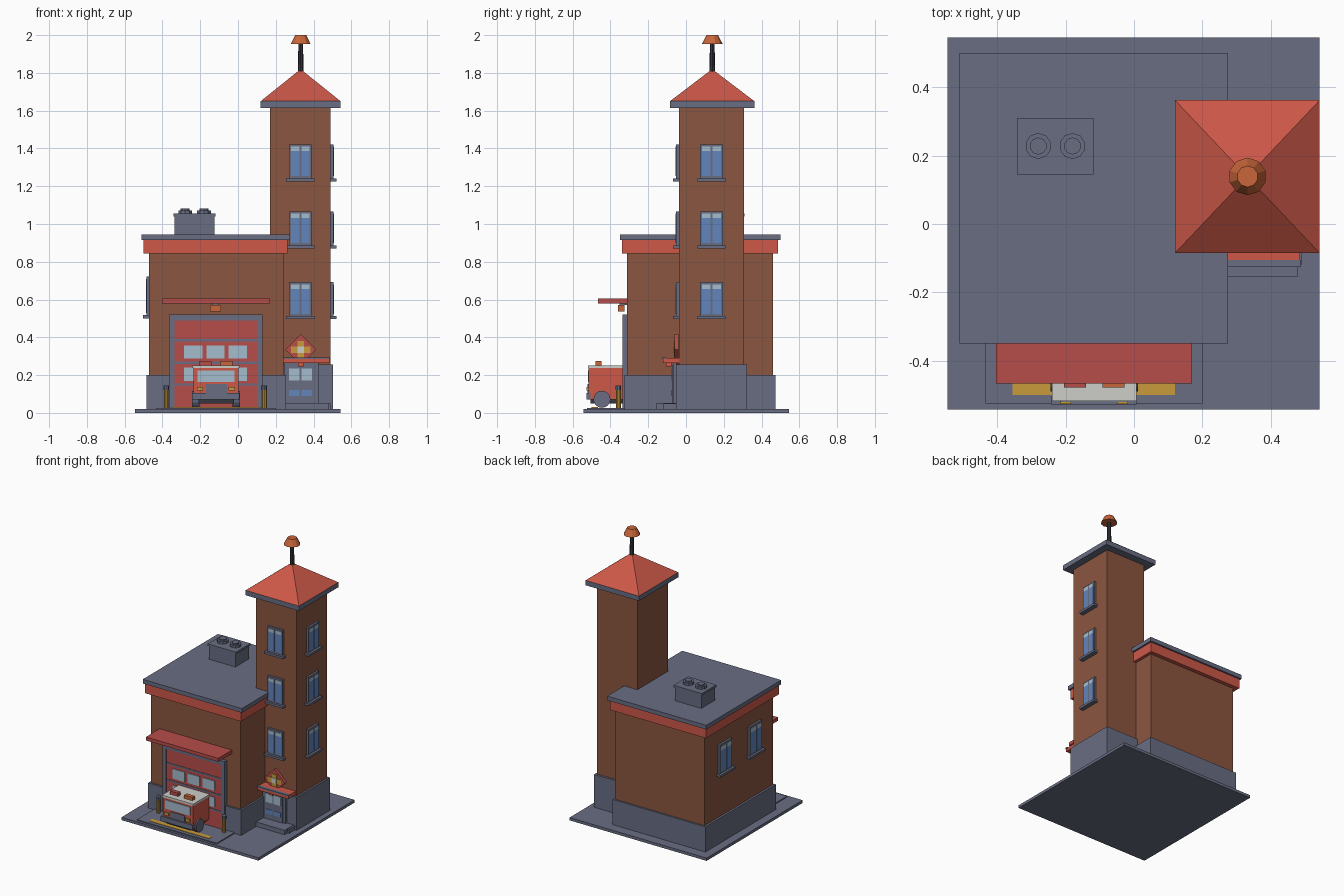
import bpy, math
from mathutils import Matrix, Vector

old = bpy.data.objects.get("Cube")
if old:
    bpy.data.objects.remove(old, do_unlink=True)


def material(name, r, g, b):
    m = bpy.data.materials.new(name)
    m.use_nodes = True
    m.diffuse_color = (r, g, b, 1)
    bsdf = next(n for n in m.node_tree.nodes if n.type == 'BSDF_PRINCIPLED')
    bsdf.inputs["Base Color"].default_value = (r, g, b, 1)
    return m


SLATE = material("slate grey", .14, .153, .223)
BRICK = material("brick brown", .258, .093, .051)
RED = material("bright red", .61, .098, .065)
DEEP = material("deep red", .473, .074, .069)
ORANGE = material("lamp orange", .578, .133, .042)
YELLOW = material("safety yellow", .578, .328, .045)
BLUE = material("blue glass", .122, .238, .515)
PALE = material("pale glass", .376, .503, .61)
WHITE = material("off white", .61, .61, .58)
DARK = material("dark metal", .035, .038, .052)


def finish(name, mat):
    o = bpy.context.object
    o.name = name
    o.data.materials.append(mat)
    return o


def box(name, mat, x, y, z):
    """Box given by its (low, high) extents on each axis."""
    bpy.ops.mesh.primitive_cube_add(size=1)
    o = finish(name, mat)
    mid = Vector([(a + b) / 2 for a, b in (x, y, z)])
    size = [b - a for a, b in (x, y, z)]
    o.data.transform(Matrix.Translation(mid) @ Matrix.Diagonal(size).to_4x4())
    return o


def cone(name, mat, x, y, z, r1, r2, sides, axis='Z'):
    """Upright frustum over the z extent, or a disc along x when axis is X."""
    bpy.ops.mesh.primitive_cone_add(vertices=sides, radius1=r1, radius2=r2, depth=z[1] - z[0])
    o = finish(name, mat)
    o.location = (x, y, (z[0] + z[1]) / 2)
    if axis == 'X':
        o.rotation_euler = (0, math.pi / 2, 0)
    return o


def window(name, pos, width, height, angle):
    """Framed two-pane window; built facing -y with sill at the origin, then turned."""
    w = width / 2
    parts = [box(name + "_frame", SLATE, (-w, w), (-.015, .01), (0, height)),
             box(name + "_sill", SLATE, (-w - .015, w + .015), (-.032, .01), (-.016, 0))]
    for side in (-1, 1):
        x = sorted((side * .005, side * (w - .011)))
        split = height * .8
        parts.append(box(name + "_pane", BLUE, x, (-.018, -.014), (.012, split)))
        parts.append(box(name + "_top_pane", PALE, x, (-.018, -.014), (split, height - .012)))
    for p in parts:
        p.data.transform(Matrix.Translation(pos) @ Matrix.Rotation(angle, 4, 'Z'))


# Ground
box("ground_slab", SLATE, (-.545, .542), (-.542, .545), (0, .02))
box("garage_apron", SLATE, (-.435, .2), (-.525, -.3), (.02, .027))
box("apron_stripe", YELLOW, (-.355, .12), (-.5, -.465), (.026, .03))

# Main hall
box("hall_plinth", SLATE, (-.485, .253), (-.325, .473), (.02, .2))
box("hall_walls", BRICK, (-.47, .24), (-.312, .46), (.2, .845))
box("hall_band", RED, (-.5, .262), (-.34, .488), (.845, .915))
box("hall_roof", SLATE, (-.51, .275), (-.35, .5), (.915, .945))
for y in (.24, -.1):
    window("hall_window", (-.47, y, .517), .14, .205, -math.pi / 2)

# Roof vent
box("vent_box", SLATE, (-.335, -.125), (.15, .305), (.94, 1.04))
box("vent_cap", SLATE, (-.342, -.118), (.145, .31), (1.04, 1.055))
for x in (-.28, -.18):
    cone("vent_fan", SLATE, x, .228, (1.055, 1.072), .038, .038, 10)
    cone("vent_fan_hub", SLATE, x, .228, (1.072, 1.081), .025, .025, 10)

# Tower
box("tower_plinth", SLATE, (.157, .503), (-.053, .323), (.02, .255))
box("tower_walls", BRICK, (.17, .49), (-.038, .308), (.25, 1.62))
box("tower_eaves", SLATE, (.12, .543), (-.085, .362), (1.615, 1.65))
roof = cone("tower_roof", RED, 0, 0, (1.65, 1.82), math.sqrt(.5), 0, 4)
roof.data.transform(Matrix.Rotation(math.pi / 4, 4, 'Z'))
roof.data.transform(Matrix.Diagonal((.423, .447, 1, 1)))
roof.location.x, roof.location.y = .3315, .1385
cone("beacon_pole", DARK, .332, .139, (1.79, 1.96), .016, .012, 8)
cone("beacon", ORANGE, .332, .139, (1.953, 2), .055, .031, 10)
for z in (.512, .887, 1.242):
    window("tower_front_window", (.33, -.038, z), .12, .18, 0)
    window("tower_side_window", (.49, .135, z), .12, .18, math.pi / 2)

# Garage door
for x in (-.365, .1):
    box("garage_jamb", SLATE, (x, x + .03), (-.336, -.3), (.02, .52))
box("garage_lintel", SLATE, (-.335, .1), (-.336, -.3), (.488, .52))
box("garage_door", DEEP, (-.335, .1), (-.33, -.3), (.02, .488))
for z in (.15, .265, .385):
    box("door_seam", SLATE, (-.335, .1), (-.333, -.329), (z - .006, z + .006))
for z in (.17, .288):
    for x in (-.285, -.167, -.049):
        box("garage_pane", PALE, (x, x + .096), (-.334, -.329), (z, z + .07))
box("garage_awning", DEEP, (-.403, .17), (-.467, -.31), (.58, .605))
box("garage_lamp", ORANGE, (-.147, -.09), (-.36, -.326), (.538, .572))
box("garage_lamp_mount", SLATE, (-.135, -.102), (-.352, -.31), (.572, .581))

# Bollards
for x in (-.38, .14):
    cone("bollard", YELLOW, x, -.358, (.026, .122), .013, .013, 10)
    cone("bollard_cap", SLATE, x, -.358, (.122, .146), .015, .015, 10)

# Fire truck
box("truck_body", RED, (-.235, .002), (-.515, -.325), (.072, .237))
box("truck_roof", WHITE, (-.24, .007), (-.518, -.325), (.237, .252))
box("truck_windscreen", PALE, (-.215, -.018), (-.52, -.514), (.163, .225))
box("truck_grille", SLATE, (-.17, -.058), (-.521, -.514), (.105, .152))
box("truck_bumper", SLATE, (-.243, .007), (-.528, -.505), (.07, .105))
box("truck_chassis", DARK, (-.21, -.02), (-.505, -.33), (.05, .073))
for x in (-.2, -.033):
    box("headlight", YELLOW, (x - .016, x + .016), (-.526, -.514), (.118, .138))
for x, mat in ((-.173, DEEP), (-.06, ORANGE)):
    box("roof_light", mat, (x - .032, x + .032), (-.478, -.448), (.252, .276))
for x in (-.224, -.009):
    cone("truck_wheel", SLATE, x, -.445, (.052, .092), .045, .045, 16, 'X')

# Entrance
box("entry_step", SLATE, (.24, .478), (-.155, -.05), (.02, .052))
box("entry_landing", SLATE, (.24, .49), (-.12, -.05), (.02, .05))
box("entry_frame", SLATE, (.243, .425), (-.068, -.05), (.05, .265))
box("entry_door", SLATE, (.258, .405), (-.073, -.06), (.05, .25))
for x in (.27, .336):
    box("entry_pane", PALE, (x, x + .055), (-.076, -.072), (.172, .235))
    box("entry_low_pane", BLUE, (x, x + .055), (-.076, -.072), (.09, .122))
box("entry_canopy", RED, (.24, .485), (-.122, -.038), (.265, .29))
box("canopy_lip", SLATE, (.24, .488), (-.126, -.106), (.284, .294))
box("entry_lamp", RED, (.318, .346), (-.105, -.078), (.245, .266))

# Diamond badge over the entrance
badge = box("badge", DEEP, (-.058, .058), (-.01, .01), (-.058, .058))
badge.rotation_euler.y = math.pi / 4
badge.location = (.332, -.05, .335)
box("badge_bar", YELLOW, (.28, .384), (-.064, -.058), (.316, .352))
box("badge_post", YELLOW, (.314, .35), (-.064, -.058), (.292, .38))
box("badge_centre", WHITE, (.314, .35), (-.067, -.062), (.316, .352))
